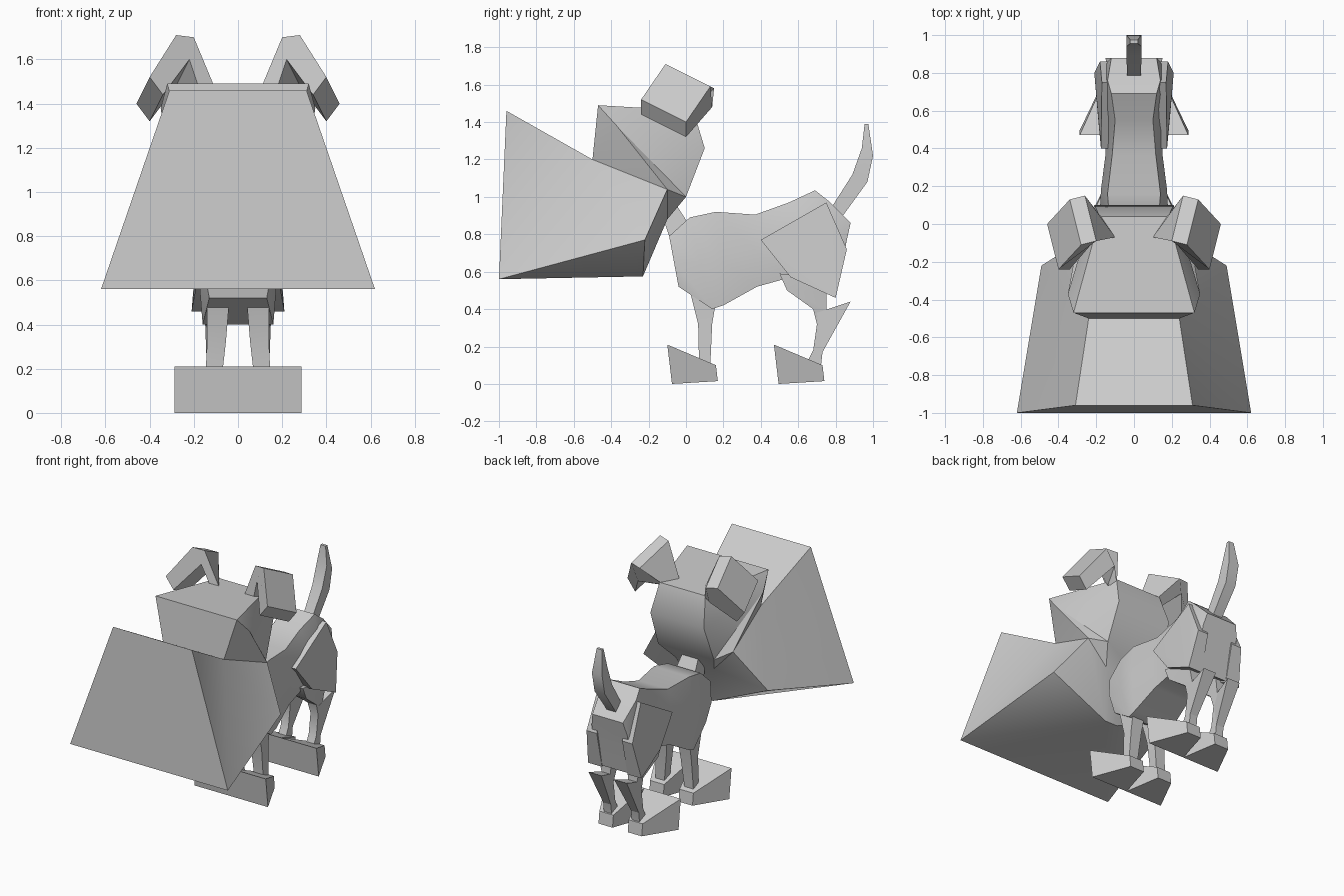
import bpy, bmesh, math
from mathutils import Vector

if "Cube" in bpy.data.objects:
    bpy.data.objects.remove(bpy.data.objects["Cube"])


def finish(name, bm, mirror=False, angle=35):
    bmesh.ops.recalc_face_normals(bm, faces=bm.faces)
    me = bpy.data.meshes.new(name)
    bm.to_mesh(me)
    bm.free()
    ob = bpy.data.objects.new(name, me)
    bpy.context.collection.objects.link(ob)
    if mirror:
        ob.modifiers.new("Mirror", 'MIRROR')
    bpy.ops.object.select_all(action='DESELECT')
    ob.select_set(True)
    bpy.context.view_layer.objects.active = ob
    bpy.ops.object.shade_smooth_by_angle(angle=math.radians(angle))
    return ob


def loft(name, rings, mirror=False):
    """Skin a list of closed rings and cap both ends."""
    bm = bmesh.new()
    rows = [[bm.verts.new(p) for p in r] for r in rings]
    n = len(rows[0])
    for a, b in zip(rows, rows[1:]):
        for i in range(n):
            j = (i + 1) % n
            bm.faces.new((a[i], a[j], b[j], b[i]))
    bm.faces.new(rows[0])
    bm.faces.new(rows[-1][::-1])
    return finish(name, bm, mirror)


def hull(name, pts, mirror=False):
    bm = bmesh.new()
    for p in pts:
        bm.verts.new(p)
    res = bmesh.ops.convex_hull(bm, input=bm.verts)
    junk = {g for g in res['geom_interior'] + res['geom_unused']
            if isinstance(g, bmesh.types.BMVert)}
    bmesh.ops.delete(bm, geom=list(junk), context='VERTS')
    return finish(name, bm, mirror)


def slab_ring(x0, x1, front, back):
    """Four-point ring across x between a front and a back (y, z) point."""
    return [(x0, *front), (x1, *front), (x1, *back), (x0, *back)]


# Head: a centre-line loop of edge points, plus side faces on both halves
loop = [(.31, -.96, 1.46), (.24, -.5, 1.2), (.32, -.47, 1.49), (.18, .04, 1.46),
        (.21, .1, 1.26), (.22, 0, 1.0), (.15, -.1, .88), (.05, -.23, .575), (.62, -1, .56)]
side = [(.49, -.22, .77), (.3, -.1, 1.04), (.35, -.37, 1.38)]     # jaw, cheek, brow
side_faces = [(0, 8, 1), (8, 9, 1), (1, 9, 10), (1, 10, 11), (1, 11, 2), (11, 10, 5),
              (11, 5, 4), (11, 4, 3), (11, 3, 2), (8, 7, 9), (7, 6, 10, 9), (6, 5, 10)]
bm = bmesh.new()
right = [bm.verts.new(p) for p in loop + side]
left = [bm.verts.new((-x, y, z)) for x, y, z in loop + side]
for i in range(len(loop)):
    j = (i + 1) % len(loop)
    bm.faces.new((right[i], right[j], left[j], left[i]))
for f in side_faces:
    bm.faces.new([right[i] for i in f])
    bm.faces.new([left[i] for i in reversed(f)])
finish("head", bm, angle=40)

# Folded ears: bent profile swept along a slanted direction, pinched at the base
ear = [Vector(p) for p in ((.1, -.07, 1.46), (.2, -.09, 1.7), (.28, -.11, 1.71),
                           (.4, -.24, 1.52), (.34, -.24, 1.44), (.22, -.1, 1.6),
                           (.17, -.07, 1.45))]
sweep = Vector((.06, .24, -.12))
ear_back = [p + sweep for p in ear]
ear_back[0] = Vector((.16, .02, 1.44))
ear_back[-1] = Vector((.22, .0, 1.42))
loft("ears", [ear, ear_back], mirror=True)

# Neck
loft("neck", [slab_ring(-.06, .06, (-.14, .94), (-.06, .97)),
              slab_ring(-.08, .08, (-.08, .76), (.03, .83))])

# Body: top point, bottom point, then half widths at top, middle, bottom
stations = [((-.09, .79), (-.04, .52), .13, .155, .13),
            ((.02, .89), (.14, .40), .13, .18, .16),
            ((.16, .92), (.2, .42), .14, .175, .16),
            ((.37, .905), (.38, .52), .115, .15, .14),
            ((.55, .97), (.56, .57), .10, .16, .13),
            ((.69, 1.035), (.68, .53), .12, .17, .14),
            ((.76, .98), (.8, .47), .14, .17, .16),
            ((.88, .86), (.84, .68), .12, .14, .14)]
rings = []
for t, b, wt, wm, wb in stations:
    m = ((t[0] + b[0]) / 2, (t[1] + b[1]) / 2)
    rings.append([(wt, *t), (wm, *m), (wb, *b), (-wb, *b), (-wm, *m), (-wt, *t)])
loft("body", rings)

# Haunch panels
outline = [(.175, .4, .77), (.17, .75, .97), (.18, .86, .72), (.21, .8, .46), (.19, .56, .57)]
hull("haunches", outline + [(.1, y, z) for x, y, z in outline], mirror=True)

# Front legs
loft("front_legs", [slab_ring(.04, .14, (.02, .5), (.17, .5)),
                    slab_ring(.055, .14, (.065, .32), (.14, .32)),
                    slab_ring(.08, .15, (.07, .1), (.13, .1))], mirror=True)

# Rear legs
loft("rear_legs", [slab_ring(.05, .16, (.5, .59), (.76, .56)),
                   slab_ring(.06, .16, (.54, .5), (.75, .49)),
                   slab_ring(.07, .14, (.68, .4), (.75, .4)),
                   slab_ring(.08, .14, (.7, .32), (.77, .32)),
                   slab_ring(.08, .14, (.68, .18), (.73, .17)),
                   slab_ring(.08, .14, (.64, .1), (.72, .08))], mirror=True)

# Pointed hocks
hull("hocks", [(.05, .88, .44), (.15, .88, .44), (.08, .7, .38), (.14, .7, .38),
               (.08, .73, .17), (.14, .73, .17)], mirror=True)

# Wedge feet, wide and tall at the toe
for name, dy in (("front_feet", 0), ("rear_feet", .57)):
    loft(name, [slab_ring(0, .288, (-.1 + dy, .21), (-.075 + dy, 0)),
                slab_ring(.06, .17, (.16 + dy, .1), (.17 + dy, .015))], mirror=True)

# Tail
loft("tail", [slab_ring(-.035, .035, (.75, .9), (.81, .86)),
              slab_ring(-.04, .04, (.89, 1.12), (.97, 1.08)),
              slab_ring(-.04, .04, (.94, 1.26), (1.0, 1.22)),
              slab_ring(-.02, .02, (.955, 1.39), (.975, 1.39))])
